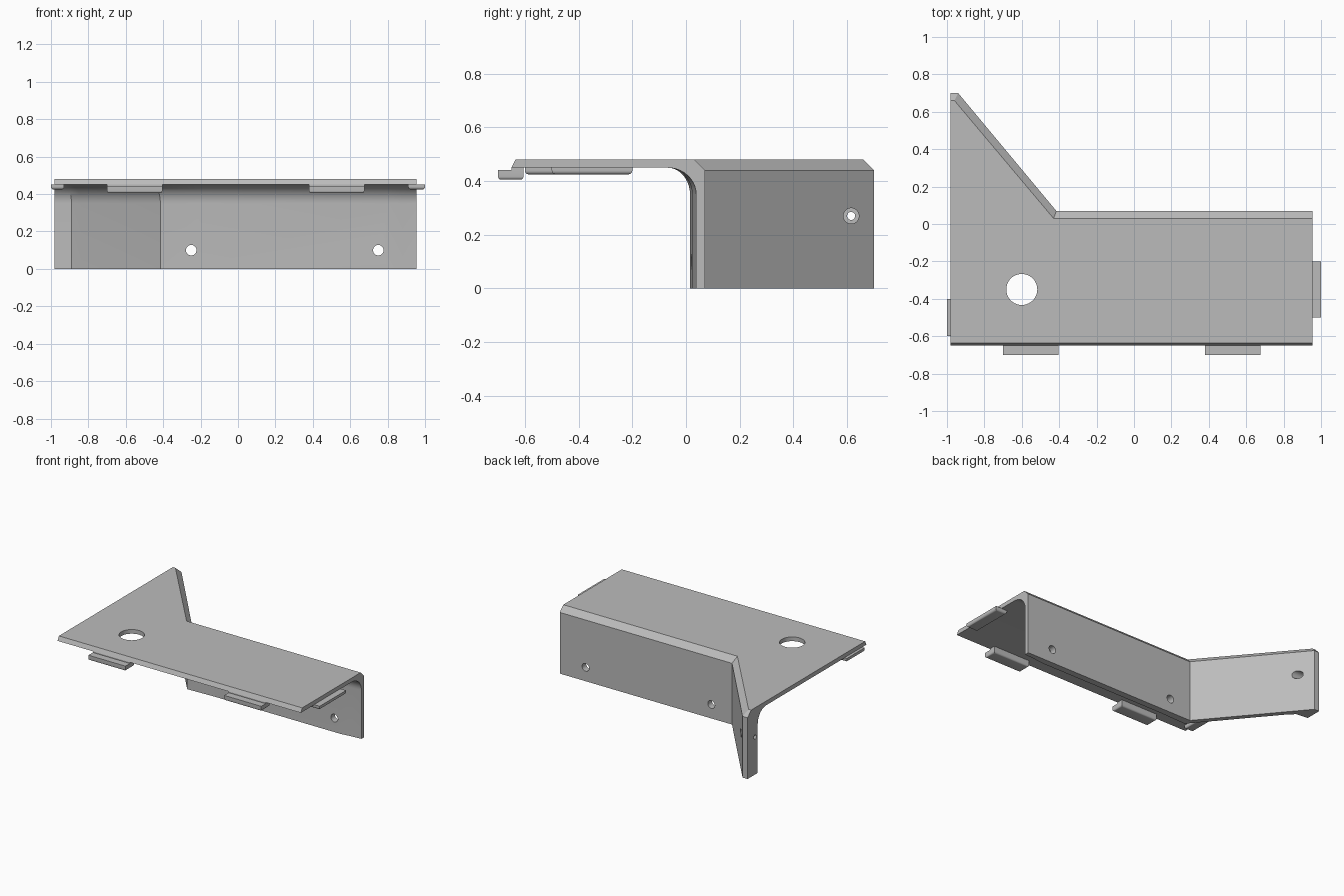
import bpy, bmesh, math
from mathutils import Matrix, Vector

old = bpy.data.objects.get("Cube")
if old:
    bpy.data.objects.remove(old, do_unlink=True)

grey = bpy.data.materials.new("plain_grey")
grey.use_nodes = True
grey.diffuse_color = (0.5, 0.5, 0.5, 1)
grey.node_tree.nodes["Principled BSDF"].inputs["Base Color"].default_value = (0.5, 0.5, 0.5, 1)

TOP, UNDER, SHOULDER, FILLET = 0.48, 0.45, 0.44, 0.10
RIGHT, LEFT, FRONT = 0.955, -0.98, -0.65


def make_object(name, bm):
    bmesh.ops.recalc_face_normals(bm, faces=bm.faces)
    mesh = bpy.data.meshes.new(name)
    bm.to_mesh(mesh)
    bm.free()
    mesh.materials.append(grey)
    obj = bpy.data.objects.new(name, mesh)
    bpy.context.collection.objects.link(obj)
    return obj


def activate(obj):
    bpy.ops.object.select_all(action='DESELECT')
    obj.select_set(True)
    bpy.context.view_layer.objects.active = obj


def section(bm, outer, crest, inner, plate):
    """Wall section: plate top edge, chamfer, outer face, foot, inner face, fillet."""
    pts = [(*crest, TOP), (*outer, SHOULDER), (*outer, 0), (*inner, 0)]
    a, b = Vector(inner), Vector(plate)
    steps = 10
    for k in range(steps + 1):
        t = math.pi / 2 * k / steps
        p = b + (a - b) * math.cos(t)
        pts.append((p.x, p.y, UNDER - FILLET + FILLET * math.sin(t)))
    return [bm.verts.new(p) for p in pts]


# Folded bracket: plate and cranked wall, lofted from left end to right end
def bracket():
    bm = bmesh.new()
    rows = [section(bm, (x, 0.07), (x, 0.03), (x, i), (x, -0.07))
            for x, i in ((RIGHT, 0.038), (0.88, 0.033), (0.8, 0.023), (-0.2, 0.023))]
    rows.append(section(bm, (-0.415, 0.07), (-0.43, 0.03), (-0.415, 0.015), (-0.46, -0.07)))
    rows.append(section(bm, (-0.87, 0.616), (-0.892, 0.579), (-0.84, 0.525), (-0.90, 0.458)))
    rows.append(section(bm, (-0.94, 0.70), (-0.96, 0.66), (-0.89, 0.575), (-0.935, 0.485)))
    rows.append(section(bm, (LEFT, 0.70), (LEFT, 0.66), (LEFT, 0.585), (LEFT, 0.49)))
    for r, s in zip(rows, rows[1:]):
        for k in range(len(r) - 1):
            bm.faces.new((r[k], r[k + 1], s[k + 1], s[k]))
    # front edge leans back slightly
    tr, tl = [bm.verts.new((x, FRONT + 0.015, TOP)) for x in (RIGHT, LEFT)]
    br, bl = [bm.verts.new((x, FRONT, UNDER)) for x in (RIGHT, LEFT)]
    bm.faces.new([r[0] for r in rows] + [tl, tr])
    bm.faces.new([r[-1] for r in rows] + [bl, br])
    bm.faces.new((tr, tl, bl, br))
    bm.faces.new(rows[0] + [br, tr])
    bm.faces.new(rows[-1] + [bl, tl])
    return make_object("folded_bracket", bm)


def drill(obj, centre, radius, length, axis):
    bm = bmesh.new()
    turn = {'X': Matrix.Rotation(math.pi / 2, 4, 'Y'),
            'Y': Matrix.Rotation(math.pi / 2, 4, 'X'),
            'Z': Matrix.Identity(4)}[axis]
    bmesh.ops.create_cone(bm, cap_ends=True, segments=40, radius1=radius, radius2=radius,
                          depth=length, matrix=Matrix.Translation(centre) @ turn)
    cutter = make_object("hole_cutter", bm)
    cutter.hide_render = True
    mod = obj.modifiers.new("hole", 'BOOLEAN')
    mod.operation = 'DIFFERENCE'
    mod.solver = 'EXACT'
    mod.object = cutter
    activate(obj)
    bpy.ops.object.modifier_apply(modifier=mod.name)
    bpy.data.objects.remove(cutter, do_unlink=True)


body = bracket()
drill(body, (-0.6, -0.35, 0.46), 0.083, 0.2, 'Z')
for x in (-0.25, 0.75):
    drill(body, (x, 0.05, 0.10), 0.028, 0.3, 'Y')
# counterbored screw hole through the wall end
drill(body, (-0.84, 0.615, 0.27), 0.029, 0.18, 'X')
drill(body, (-0.93, 0.615, 0.27), 0.015, 0.3, 'X')


# Retaining tabs: rounded strips tucked beneath the plate
def tab(name, low, high, round_size):
    bm = bmesh.new()
    bmesh.ops.create_cube(bm, size=1)
    lo, hi = Vector(low), Vector(high)
    for v in bm.verts:
        v.co = [(lo[k] + hi[k]) / 2 + v.co[k] * (hi[k] - lo[k]) for k in range(3)]
    edges = [e for e in bm.edges if sum(v.co.z for v in e.verts) / 2 < lo.z + 0.001]
    bmesh.ops.bevel(bm, geom=edges, offset=round_size, segments=5, profile=0.5,
                    affect='EDGES', clamp_overlap=True)
    return make_object(name, bm)


parts = [body]
for side, x in (("right", -0.70), ("left", 0.38)):
    parts.append(tab("front_tab_" + side, (x, -0.70, 0.405), (x + 0.295, -0.605, 0.441), 0.012))
    parts.append(tab("front_tab_neck_" + side, (x, -0.649, 0.43), (x + 0.295, -0.605, 0.452), 0.001))
parts.append(tab("side_tab_left", (0.91, -0.5, 0.425), (1.0, -0.2, 0.452), 0.014))
parts.append(tab("side_tab_right", (-1.0, -0.6, 0.425), (-0.93, -0.4, 0.452), 0.014))

for part in parts:
    activate(part)
    bpy.ops.object.shade_smooth_by_angle(angle=math.radians(30))
